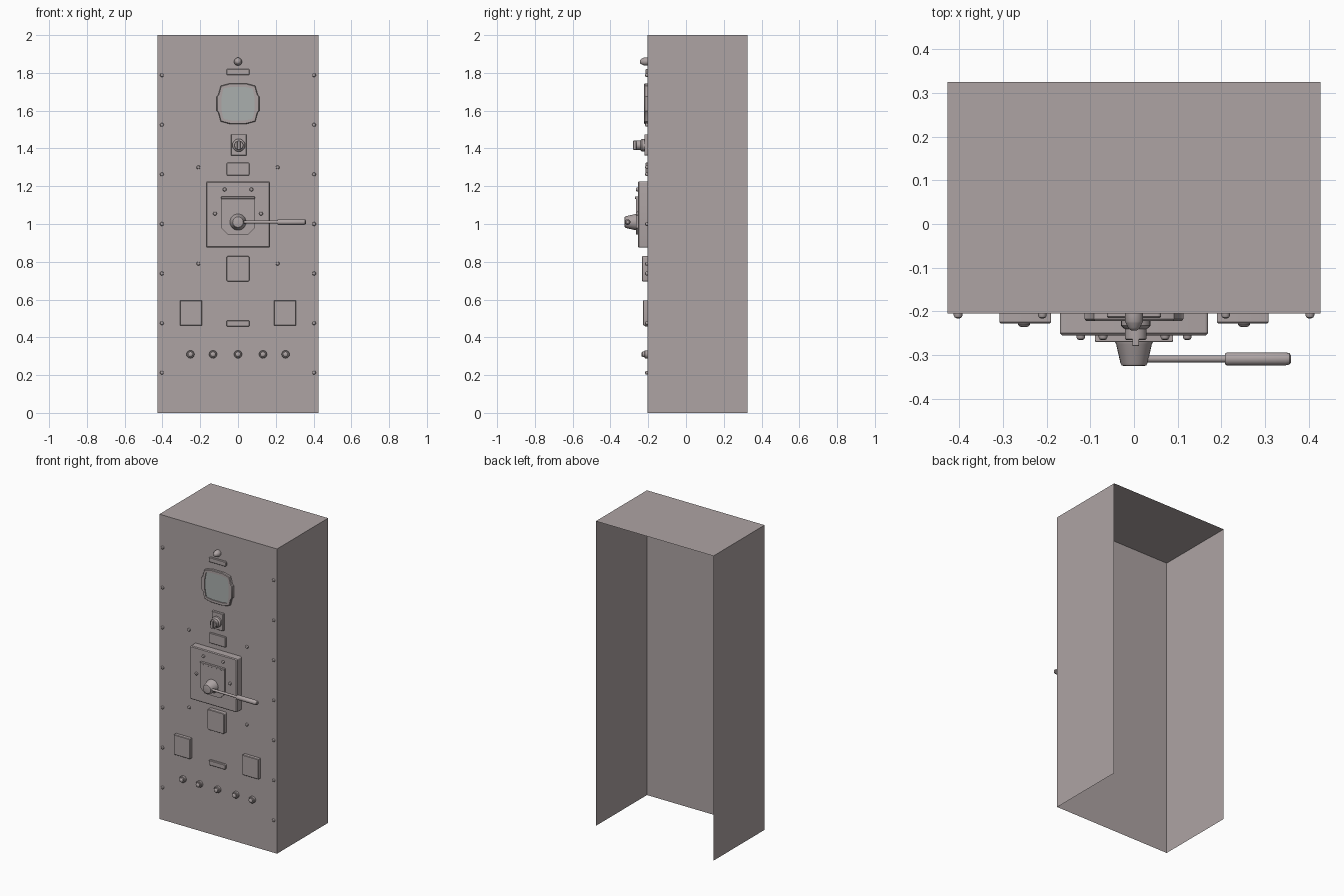
import bpy, math

if "Cube" in bpy.data.objects:
    bpy.data.objects.remove(bpy.data.objects["Cube"])

FRONT = -0.205      # y of the front panel


def material(name, rgb):
    m = bpy.data.materials.new(name)
    m.diffuse_color = (*rgb, 1)
    m.use_nodes = True
    m.node_tree.nodes["Principled BSDF"].inputs["Base Color"].default_value = m.diffuse_color
    return m


BODY = material("warm_grey_paint", (0.42, 0.37, 0.37))
GLASS = material("meter_glass", (0.40, 0.43, 0.42))


def add(name, verts, faces, mat=BODY, loc=(0, 0, 0)):
    me = bpy.data.meshes.new(name)
    me.from_pydata(verts, [], faces)
    me.materials.append(mat)
    ob = bpy.data.objects.new(name, me)
    ob.location = loc
    bpy.context.collection.objects.link(ob)
    return ob


def loft(name, loops, loc=(0, 0, 0), mat=BODY, cap=True):
    """Skin (outline, y) sections from back to front, closing the front."""
    n = len(loops[0][0])
    verts = [(x, y, z) for pts, y in loops for x, z in pts]
    faces = []
    for k in range(len(loops) - 1):
        a, b = k * n, (k + 1) * n
        faces += [(a + i, a + (i + 1) % n, b + (i + 1) % n, b + i) for i in range(n)]
    if cap:
        faces.append(tuple(range(len(verts) - n, len(verts))))
    return add(name, verts, faces, mat, loc)


def circle(r, n=20):
    return [(r * math.cos(2 * math.pi * i / n), r * math.sin(2 * math.pi * i / n)) for i in range(n)]


def lathe(name, profile, loc, n=20):
    return loft(name, [(circle(r, n), -d) for r, d in profile], loc)


def round_rect(w, h, r, steps=4):
    pts = []
    for q, (sx, sz) in enumerate([(1, 1), (-1, 1), (-1, -1), (1, -1)]):
        for i in range(steps + 1):
            a = math.pi / 2 * (q + i / steps)
            pts.append((sx * (w / 2 - r) + r * math.cos(a), sz * (h / 2 - r) + r * math.sin(a)))
    return pts


def plate(name, x0, x1, z0, z1, depth, r=0.008, bevel=0.003, y=FRONT):
    w, h = x1 - x0, z1 - z0
    outer = round_rect(w, h, r)
    inner = round_rect(w - 2 * bevel, h - 2 * bevel, max(r - bevel, 0.001))
    return loft(name, [(outer, 0), (outer, bevel - depth), (inner, -depth)],
                ((x0 + x1) / 2, y, (z0 + z1) / 2))


def mirror4(quad):
    """Complete a closed outline from its upper right quarter (right to top)."""
    top = quad + [(-x, z) for x, z in reversed(quad)]
    return top + [(-x, -z) for x, z in top]


# cabinet shell, open at back and bottom
X, B = 0.427, 0.325
corners = [(-X, B), (-X, FRONT), (X, FRONT), (X, B)]
add("cabinet_shell", [(x, y, z) for z in (0, 2) for x, y in corners],
    [(0, 1, 5, 4), (1, 2, 6, 5), (2, 3, 7, 6), (4, 5, 6, 7)])

# panel screws and handle box screws
SCREW = [(0.010, 0), (0.010, 0.005), (0.008, 0.009), (0.004, 0.011)]
for s in (-1, 1):
    for z in (0.213, 0.475, 0.738, 1.0, 1.263, 1.525, 1.788):
        lathe("edge_screw", SCREW, (s * 0.403, FRONT, z), 16)
    for z in (0.79, 1.30):
        lathe("panel_screw", SCREW, (s * 0.21, FRONT, z), 16)
    for x, z in ((0.071, 1.183), (0.122, 1.055)):
        lathe("box_screw", SCREW, (s * x, -0.255, z), 16)

# indicator lamps
LAMP = [(0.021, 0), (0.021, 0.013), (0.018, 0.016), (0.014, 0.016),
        (0.014, 0.025), (0.011, 0.029), (0.006, 0.031)]
for x in (-0.252, -0.132, 0, 0.132, 0.252):
    lathe("indicator_lamp", LAMP, (x, FRONT, 0.31))
lathe("top_lamp", [(0.021, 0), (0.021, 0.018), (0.019, 0.022), (0.014, 0.032),
                   (0.010, 0.037), (0.005, 0.039)], (0, FRONT, 1.86))

# label plates and cover plates
plate("top_label", -0.062, 0.062, 1.788, 1.820, 0.010)
plate("middle_label", -0.060, 0.060, 1.257, 1.325, 0.010, 0.006)
plate("lower_label", -0.061, 0.061, 0.457, 0.490, 0.014)
plate("centre_cover", -0.061, 0.061, 0.695, 0.830, 0.027, 0.01)
for s in (-1, 1):
    plate("side_cover", s * 0.249 - 0.059, s * 0.249 + 0.059, 0.463, 0.595, 0.023, 0.003)

# panel meter: bulged bezel with recessed glass
bezel = mirror4([(0.113, 0.038), (0.104, 0.048), (0.092, 0.094), (0.079, 0.098), (0.044, 0.107)])
bezel_in = [(x * 0.97, z * 0.97) for x, z in bezel]
window = mirror4([(0.088, 0.022), (0.085, 0.045), (0.078, 0.077), (0.072, 0.082), (0.035, 0.088)])
loft("meter_bezel", [(bezel, 0), (bezel, -0.013), (bezel_in, -0.017), (window, -0.017),
                     (window, -0.011)], (0, FRONT, 1.637), cap=False)
loft("meter_glass", [(window, -0.011)], (0, FRONT, 1.637), GLASS)

# rotary switch
plate("switch_plate", -0.037, 0.045, 1.363, 1.475, 0.016, 0.003, 0.002)
lathe("switch_knob", [(0.034, 0), (0.034, 0.012), (0.030, 0.016), (0.025, 0.020),
                      (0.025, 0.042), (0.022, 0.045)], (0.004, -0.221, 1.417))
plate("switch_grip", -0.004, 0.012, 1.393, 1.441, 0.016, 0.003, 0.002, -0.264)

# main handle box and its shield plate
plate("handle_box", -0.170, 0.170, 0.875, 1.225, 0.050, 0.008, 0.005)
shield = [(-0.055, 0.945), (0.055, 0.945), (0.089, 0.978), (0.089, 1.145), (-0.089, 1.145), (-0.089, 0.978)]
loft("shield_plate", [(shield, -0.255), (shield, -0.266)])
plate("shield_lip", -0.089, 0.089, 1.133, 1.145, 0.004, 0.002, 0.001, -0.266)

# handle hub and lever
lathe("handle_hub", [(0.043, 0), (0.043, 0.006), (0.041, 0.010), (0.031, 0.054),
                     (0.028, 0.059), (0.024, 0.060)], (0, -0.265, 1.01), 24)
lever = lathe("handle_lever", [(0.008, 0), (0.008, 0.193), (0.012, 0.193), (0.015, 0.198),
                               (0.015, 0.332), (0.013, 0.341), (0.008, 0.345)], (0.015, -0.309, 1.01), 16)
lever.rotation_euler.z = math.pi / 2

# smooth the curved surfaces, keep edges crisp
bpy.ops.object.select_all(action='SELECT')
bpy.context.view_layer.objects.active = lever
bpy.ops.object.shade_smooth_by_angle(angle=math.radians(32))
bpy.ops.object.select_all(action='DESELECT')
